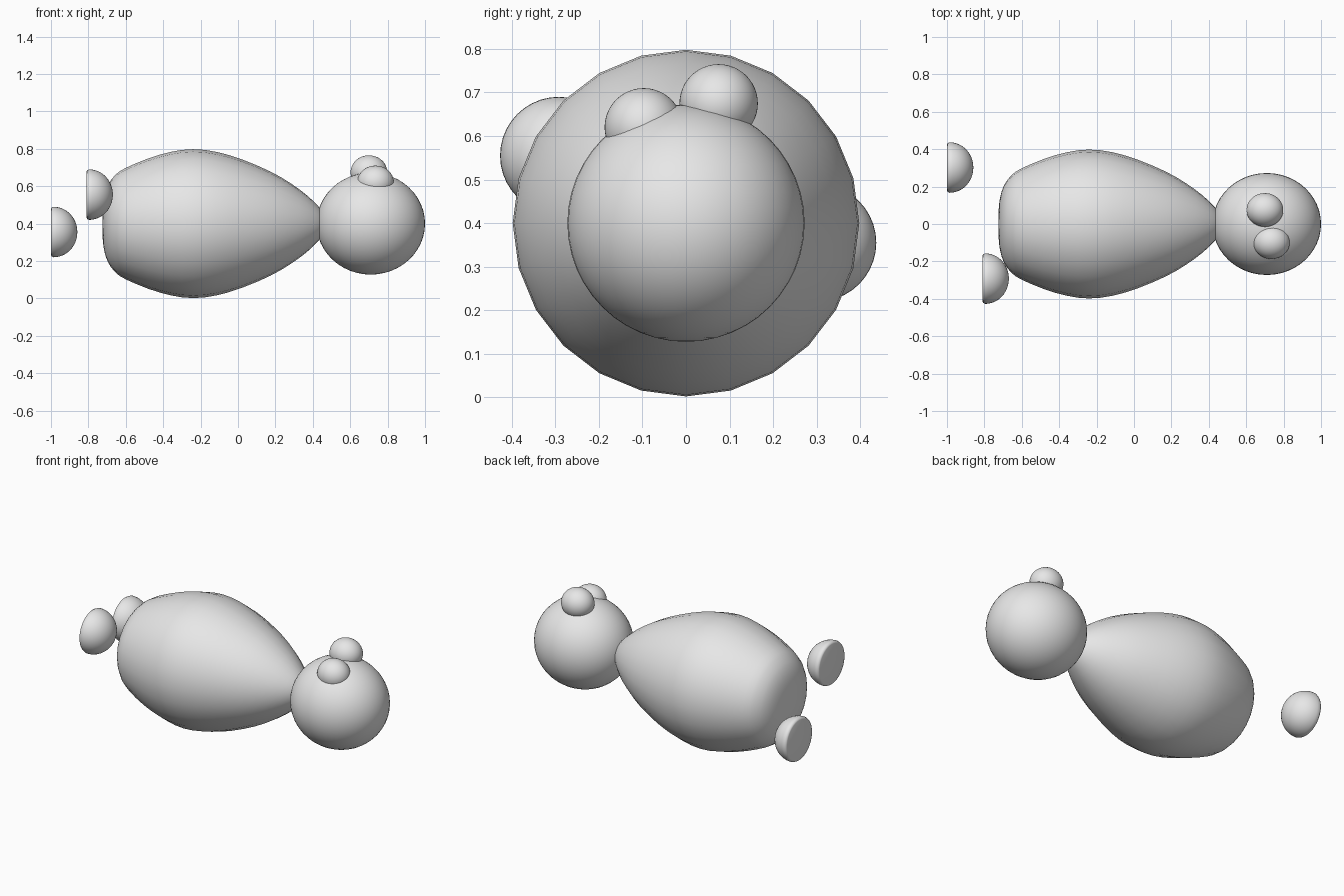
import bpy, bmesh, math
from mathutils import Matrix

if "Cube" in bpy.data.objects:
    bpy.data.objects.remove(bpy.data.objects["Cube"])

grey = bpy.data.materials.new("light_grey")
grey.diffuse_color = (0.8, 0.8, 0.8, 1)
grey.use_nodes = True
grey.node_tree.nodes["Principled BSDF"].inputs["Base Color"].default_value = grey.diffuse_color


def finish(bm, name, angle):
    bmesh.ops.recalc_face_normals(bm, faces=bm.faces)
    mesh = bpy.data.meshes.new(name)
    bm.to_mesh(mesh)
    bm.free()
    mesh.materials.append(grey)
    ob = bpy.data.objects.new(name, mesh)
    bpy.context.collection.objects.link(ob)
    bpy.context.view_layer.objects.active = ob
    ob.select_set(True)
    bpy.ops.object.shade_smooth_by_angle(angle=math.radians(angle))
    ob.select_set(False)
    return ob


def smooth_curve(pts, steps):
    """Catmull-Rom curve through the profile points."""
    p = [pts[0]] + pts + [pts[-1]]
    out = []
    for i in range(1, len(p) - 2):
        a, b, c, d = p[i - 1:i + 3]
        for s in range(steps):
            t = s / steps
            out.append(tuple(0.5 * (2 * b[k] + (c[k] - a[k]) * t
                       + (2 * a[k] - 5 * b[k] + 4 * c[k] - d[k]) * t * t
                       + (3 * b[k] - a[k] - 3 * c[k] + d[k]) * t ** 3)
                       for k in (0, 1)))
    return out + [pts[-1]]


def lathe_x(name, profile, sides, y, z, angle=60):
    """Revolve (x, radius) points around a line parallel to x."""
    bm = bmesh.new()
    rings = []
    for x, r in profile:
        rings.append([bm.verts.new((x, y + r * math.sin(2 * math.pi * i / sides),
                                    z + r * math.cos(2 * math.pi * i / sides)))
                      for i in range(sides)])
    for a, b in zip(rings, rings[1:]):
        for i in range(sides):
            j = (i + 1) % sides
            bm.faces.new((a[i], a[j], b[j], b[i]))
    bm.faces.new(rings[0])
    bm.faces.new(rings[-1])
    return finish(bm, name, angle)


def ball(name, centre, radii):
    bm = bmesh.new()
    bmesh.ops.create_uvsphere(
        bm, u_segments=48, v_segments=24, radius=1,
        matrix=Matrix.Translation(centre) @ Matrix.Diagonal((*radii, 1)))
    return finish(bm, name, 60)


# Pear-shaped body, blunt at the rear and narrow at the neck
body = [(-0.725, 0.06), (-0.718, 0.13), (-0.70, 0.195), (-0.665, 0.25),
        (-0.60, 0.298), (-0.42, 0.368), (-0.24, 0.398), (-0.05, 0.367),
        (0.17, 0.28), (0.33, 0.182), (0.43, 0.092), (0.46, 0.04)]
lathe_x("body", smooth_curve(body, 3), 24, 0, 0.4)

# Head and the two knobs on top
ball("head", (0.71, 0, 0.4), (0.29, 0.2725, 0.2725))
ball("left_knob", (0.70, 0.075, 0.675), (0.098, 0.09, 0.09))
ball("right_knob", (0.735, -0.097, 0.62), (0.098, 0.09, 0.09))

# Two detached half domes behind the body, flat side to the rear
for name, x, y, z in (("front_dome", -0.81, -0.292, 0.555),
                      ("back_dome", -1.0, 0.302, 0.355)):
    dome = [(x, 0.122), (x + 0.003, 0.130)]
    for i in range(13):
        a = math.radians(i * 7.3)
        dome.append((x + 0.014 + 0.127 * math.sin(a), 0.135 * math.cos(a)))
    lathe_x(name, dome, 40, y, z, 80)
